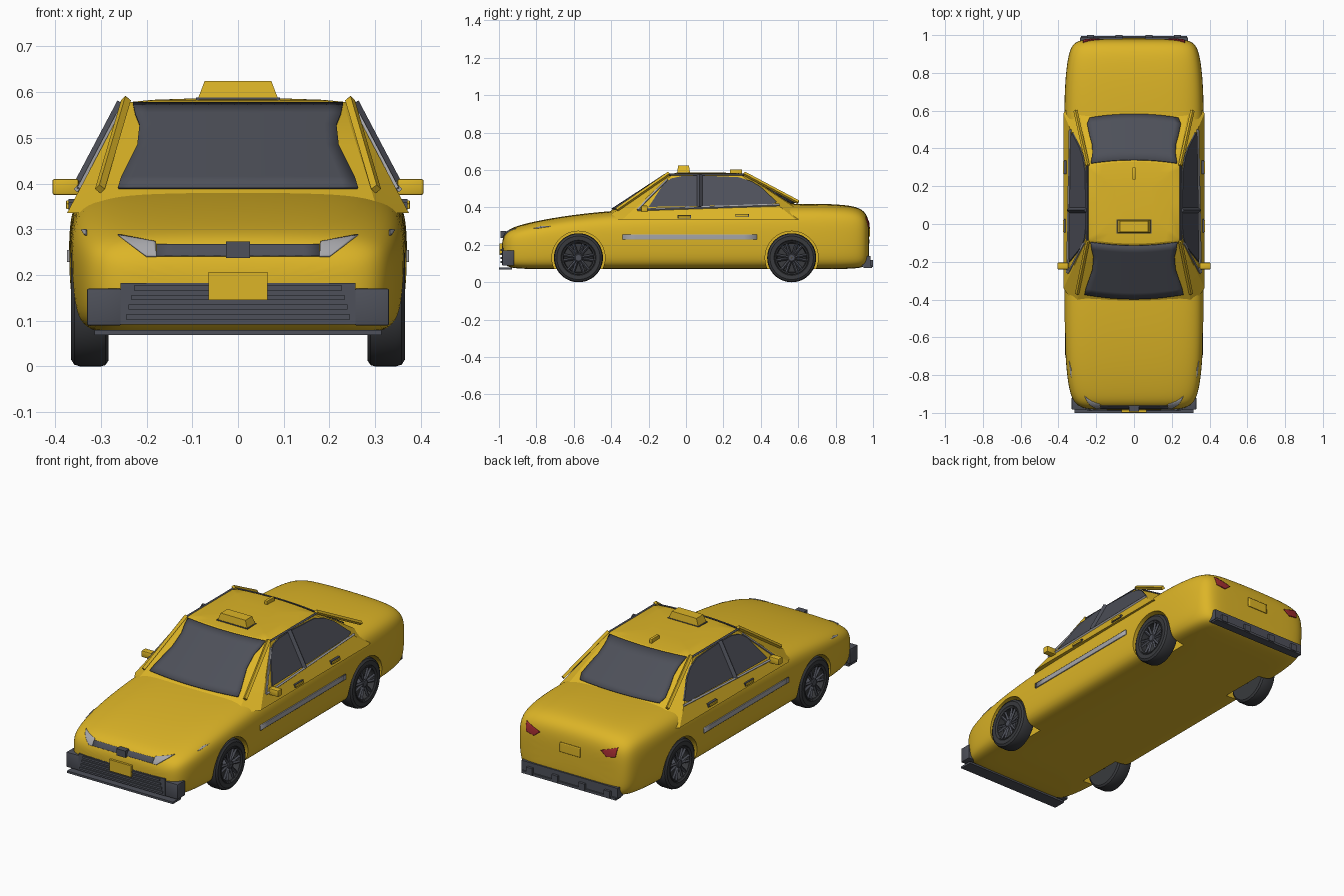
import bpy, bmesh, math
from mathutils import Vector, Matrix
from mathutils.bvhtree import BVHTree

if "Cube" in bpy.data.objects:
    bpy.data.objects.remove(bpy.data.objects["Cube"])


def material(name, rgb):
    m = bpy.data.materials.new(name)
    m.use_nodes = True
    m.diffuse_color = (*rgb, 1)
    m.node_tree.nodes["Principled BSDF"].inputs["Base Color"].default_value = (*rgb, 1)
    return m


YELLOW = material("taxi yellow", (0.72, 0.46, 0.02))
DARK = material("dark grey", (0.075, 0.08, 0.1))
TYRE = material("tyre black", (0.04, 0.042, 0.047))
SILVER = material("light grey", (0.38, 0.38, 0.4))
RED = material("lamp red", (0.35, 0.025, 0.03))


def finish(name, bm, mat, mirror=False, angle=30):
    bmesh.ops.recalc_face_normals(bm, faces=bm.faces)
    me = bpy.data.meshes.new(name)
    bm.to_mesh(me)
    bm.free()
    me.materials.append(mat)
    me.shade_smooth()
    me.set_sharp_from_angle(angle=math.radians(angle))
    ob = bpy.data.objects.new(name, me)
    bpy.context.collection.objects.link(ob)
    if mirror:
        ob.modifiers.new("mirror", 'MIRROR')
    return ob


def loft(bm, rings, closed=True, caps=True):
    rows = [[bm.verts.new(p) for p in r] for r in rings]
    n = len(rows[0])
    for a, b in zip(rows, rows[1:]):
        for i in range(n if closed else n - 1):
            j = (i + 1) % n
            bm.faces.new((a[i], a[j], b[j], b[i]))
    if caps:
        bm.faces.new(rows[0])
        bm.faces.new(rows[-1])


def box(name, x, y, z, mat, mirror=False, bevel=0.0, taper=1.0):
    bm = bmesh.new()
    xc, yc = sum(x) / 2, sum(y) / 2
    rings = []
    for h, k in zip(z, (1, taper)):
        rings.append([(xc + (px - xc) * k, yc + (py - yc) * k, h) for px, py in
                      ((x[0], y[0]), (x[1], y[0]), (x[1], y[1]), (x[0], y[1]))])
    loft(bm, rings)
    if bevel:
        bmesh.ops.bevel(bm, geom=bm.edges[:], offset=bevel, segments=2, affect='EDGES', profile=0.5)
    return finish(name, bm, mat, mirror)


def bar(name, p, q, r, mat):
    p, q = Vector(p), Vector(q)
    bm = bmesh.new()
    turn = (q - p).to_track_quat('Z', 'Y').to_matrix().to_4x4()
    bmesh.ops.create_cone(bm, cap_ends=True, segments=4, radius1=r, radius2=r, depth=(q - p).length,
                          matrix=Matrix.Translation((p + q) / 2) @ turn)
    return finish(name, bm, mat, True)


def mix(a, b, t):
    return a + (b - a) * t


# Body shell: rounded cross-sections lofted nose to tail, then smoothed
STATIONS = [(-.985, .2, .13, .21), (-.975, .275, .1, .25), (-.95, .315, .08, .283), (-.9, .34, .073, .303),
            (-.8, .357, .07, .328), (-.65, .368, .07, .355), (-.4, .371, .07, .385), (0, .371, .07, .4),
            (.4, .371, .07, .415), (.65, .371, .07, .422), (.8, .363, .07, .418), (.9, .348, .073, .408),
            (.95, .328, .08, .385), (.975, .29, .1, .345), (.98, .2, .15, .28)]
PROFILE = [(0, 1), (.4, .995), (.72, .975), (.9, .91), (.98, .8), (1, .6), (.99, .3), (.96, .1), (.86, .01),
           (.6, 0), (0, 0)]
SECTION = PROFILE + [(-u, v) for u, v in PROFILE[-2:0:-1]]
bm = bmesh.new()
loft(bm, [[(u * w, y, mix(lo, hi, v)) for u, v in SECTION] for y, w, lo, hi in STATIONS])
body = finish("body_shell", bm, YELLOW, angle=180)
sub = body.modifiers.new("smooth", 'SUBSURF')
sub.levels = sub.render_levels = 2

# Wheel wells cut from the shell
AXLES = {"front": -.575, "rear": .565}
WHEEL_Z, WHEEL_R = .131, .131
for end, y in AXLES.items():
    for s in (-1, 1):
        bm = bmesh.new()
        bmesh.ops.create_cone(bm, cap_ends=True, segments=48, radius1=.142, radius2=.142, depth=.2,
                              matrix=Matrix.Translation((s * .35, y, WHEEL_Z)) @ Matrix.Rotation(math.pi / 2, 4, 'Y'))
        cutter = finish("well_cutter", bm, YELLOW)
        cutter.hide_render = True
        cut = body.modifiers.new("well", 'BOOLEAN')
        cut.operation, cut.object = 'DIFFERENCE', cutter
graph = bpy.context.evaluated_depsgraph_get()
baked = bpy.data.meshes.new_from_object(body.evaluated_get(graph))
body.modifiers.clear()
body.data = baked
baked.shade_smooth()
baked.set_sharp_from_angle(angle=math.radians(40))
for ob in [o for o in bpy.data.objects if o.name.startswith("well_cutter")]:
    bpy.data.objects.remove(ob)
bm = bmesh.new()
bm.from_mesh(baked)
TREE = BVHTree.FromBMesh(bm)
bm.free()


# Thin plates wrapped on the shell; corners are (across, height) seen along the axis
def wrapped(name, quad, look, mat, mirror=True, steps=10):
    a, b, c, d = [Vector(p) for p in quad]
    look = Vector(look)
    rows = []
    for i in range(steps + 1):
        row = []
        for j in range(steps + 1):
            p = a.lerp(b, i / steps).lerp(d.lerp(c, i / steps), j / steps)
            start = Vector((0, p.x, p.y)) if look.x else Vector((p.x, 0, p.y))
            hit = TREE.ray_cast(start - look * 2, look)[0]
            row.append((hit or start) - look * .002)
        rows.append(row)
    bm = bmesh.new()
    loft(bm, rows, closed=False, caps=False)
    ob = finish(name, bm, mat, mirror)
    solid = ob.modifiers.new("thickness", 'SOLIDIFY')
    solid.thickness, solid.offset = .006, 0


FRONT, REAR, SIDE = (0, 1, 0), (0, -1, 0), (-1, 0, 0)
wrapped("headlight", [(.262, .287), (.18, .272), (.178, .24), (.2, .24)], FRONT, SILVER)
wrapped("side_marker", [(.342, .298), (.33, .298), (.33, .287), (.335, .287)], FRONT, SILVER)
wrapped("tail_light", [(.18, .315), (.27, .345), (.265, .298), (.215, .288)], REAR, RED)
wrapped("side_stripe", [(-.34, .228), (.38, .228), (.38, .255), (-.34, .255)], SIDE, SILVER)
wrapped("rear_plate", [(-.06, .245), (.06, .245), (.06, .295), (-.06, .295)], REAR, YELLOW, False)
wrapped("upper_grille", [(-.178, .241), (.178, .241), (.178, .266), (-.178, .266)], FRONT, DARK, False)

# Cabin: rings with bowed screens and leaning sides
Z0, Z1 = .39, .57


def level(z):
    return (z - Z0) / (Z1 - Z0)


def side_x(t):
    return mix(.345, .25, t)


def screen_y(x, t, rear):
    return mix(.625, .34, t) - .35 * x * x if rear else mix(-.39, -.115, t) + .35 * x * x


def cabin_ring(t):
    w, s = mix(.29, .232, t), side_x(t)
    xs = [w * k / 4 for k in range(-4, 5)]
    front = [(x, screen_y(x, t, False)) for x in xs]
    rear = [(x, screen_y(x, t, True)) for x in reversed(xs)]
    f, r = mix(-.28, -.08, t), mix(.52, .3, t)
    side = [(s, f), (s, (f + r) / 2), (s, r)]
    return front + side + rear + [(-x, y) for x, y in reversed(side)]


rings = [[(x, y, mix(Z0, Z1, t)) for x, y in cabin_ring(t)] for t in (-.3, 0, .5, 1)]
for k, z in ((.95, .578), (.75, .583), (.4, .586)):
    rings.append([(x * k, .11 + (y - .11) * k, z) for x, y in cabin_ring(1)])
bm = bmesh.new()
loft(bm, rings)
finish("cabin", bm, YELLOW, angle=25)


# Windscreens: rows of (height, half width) laid on the bowed ends
def screen(name, rows, rear):
    push = .004 if rear else -.004
    bm = bmesh.new()
    loft(bm, [[(w * k / 8, screen_y(w * k / 8, level(z), rear) + push, z + .003) for k in range(-8, 9)]
              for z, w in rows], closed=False, caps=False)
    solid = finish(name, bm, DARK).modifiers.new("thickness", 'SOLIDIFY')
    solid.thickness, solid.offset = .006, 0


screen("windscreen", [(.388, .262), (.41, .255), (.45, .235), (.48, .22), (.525, .215), (.55, .225), (.573, .23)], False)
screen("rear_window", [(.42, .235), (.44, .248), (.48, .235), (.51, .222), (.54, .22), (.573, .228)], True)


# Side windows lie on the leaning cabin sides
def side_point(y, z, out=.004):
    return (side_x(level(z)) + out, y, z)


def side_glass(name, outline):
    bm = bmesh.new()
    loft(bm, [[side_point(y, z, out) for y, z in outline] for out in (-.002, .006)])
    finish(name, bm, DARK, True)


side_glass("front_side_window", [(-.2, .403), (.058, .407), (.058, .57), (-.02, .568), (-.08, .555), (-.12, .525)])
side_glass("rear_side_window", [(.088, .408), (.46, .418), (.485, .43), (.4, .51), (.35, .54), (.28, .562), (.088, .57)])
bar("door_pillar", side_point(.073, .4), side_point(.073, .575), .014, DARK)
bar("belt_trim", side_point(-.26, .388, .006), side_point(.5, .414, .006), .007, SILVER)
bar("quarter_trim", side_point(-.26, .388, .003), side_point(-.1, .55, .003), .006, SILVER)
bar("front_pillar_strip", (.302, -.37, .388), (.245, -.09, .582), .011, YELLOW)
bar("rear_pillar_strip", (.31, .6, .428), (.245, .31, .582), .011, YELLOW)
bar("roof_rail", (.247, -.09, .574), (.247, .31, .574), .007, DARK)

# Mirrors, door handles, roof sign and aerial
box("mirror", (.348, .406), (-.24, -.205), (.375, .41), YELLOW, True, .005)
box("mirror_arm", (.32, .36), (-.228, -.212), (.38, .392), YELLOW, True)
for label, y, z in (("front", -.01, .35), ("rear", .3, .357)):
    box(label + "_door_handle_recess", (.355, .371), (y - .036, y + .036), (z - .009, z + .009), DARK, True)
    box(label + "_door_handle", (.355, .376), (y - .032, y + .032), (z - .006, z + .006), YELLOW, True, .002)
box("roof_sign_base", (-.092, .092), (-.05, .025), (.575, .588), DARK)
box("roof_sign", (-.089, .089), (-.048, .022), (.582, .624), YELLOW, taper=.82)
box("aerial", (-.008, .008), (.235, .3), (.575, .603), YELLOW, bevel=.003)

# Bumpers, splitter, plate and badge
box("front_bumper", (-.257, .257), (-.985, -.93), (.092, .182), DARK)
for k in range(4):
    z = .103 + k * .021
    box("bumper_slat", (-.245 + k * .006, .245 - k * .006), (-.991, -.98), (z, z + .011), DARK)
box("bumper_corner", (.255, .33), (-.982, -.92), (.09, .17), DARK, True, .003)
box("front_splitter", (-.314, .314), (-1, -.93), (.069, .08), DARK)
box("front_plate", (-.065, .065), (-.997, -.985), (.145, .206), YELLOW)
box("grille_badge", (-.026, .026), (-.992, -.96), (.237, .273), DARK)
box("rear_bumper", (-.285, .285), (.94, .987), (.085, .14), DARK)
box("rear_lip", (-.28, .28), (.95, .995), (.077, .09), DARK)
for x in (.08, .23):
    box("bumper_block", (x - .018, x + .018), (.98, 1), (.082, .118), DARK, True)

# Wheels: turned tyre and rim, with six paired spokes
TYRE_SHAPE = [(.283, .088), (.283, .118), (.29, .128), (.3, WHEEL_R), (.345, WHEEL_R), (.358, .127), (.365, .116),
              (.364, .094), (.358, .088)]
RIM_SHAPE = [(.358, .092), (.363, .088), (.36, .081), (.325, .077), (.325, .001)]


def turned(name, shape, y, mat):
    bm = bmesh.new()
    turns = [k * math.tau / 48 for k in range(49)]
    loft(bm, [[(x, y + r * math.cos(a), WHEEL_Z + r * math.sin(a)) for x, r in shape] for a in turns],
         closed=False, caps=False)
    bmesh.ops.remove_doubles(bm, verts=bm.verts, dist=.00005)
    finish(name, bm, mat, True)


for end, y in AXLES.items():
    turned(end + "_tyre", TYRE_SHAPE, y, TYRE)
    turned(end + "_rim", RIM_SHAPE, y, TYRE)
    turned(end + "_hub", [(.32, .022), (.356, .022), (.36, .017), (.36, .001)], y, DARK)
    turned(end + "_axle", [(.2, .03), (.284, .03), (.284, .089)], y, TYRE)
    for k in range(12):
        a = (k // 2) * math.tau / 6 + (k % 2 - .5) * .36
        c, s = math.cos(a), math.sin(a)
        bar(end + "_spoke", (.35, y + .015 * c, WHEEL_Z + .015 * s), (.354, y + .084 * c, WHEEL_Z + .084 * s), .008, DARK)
